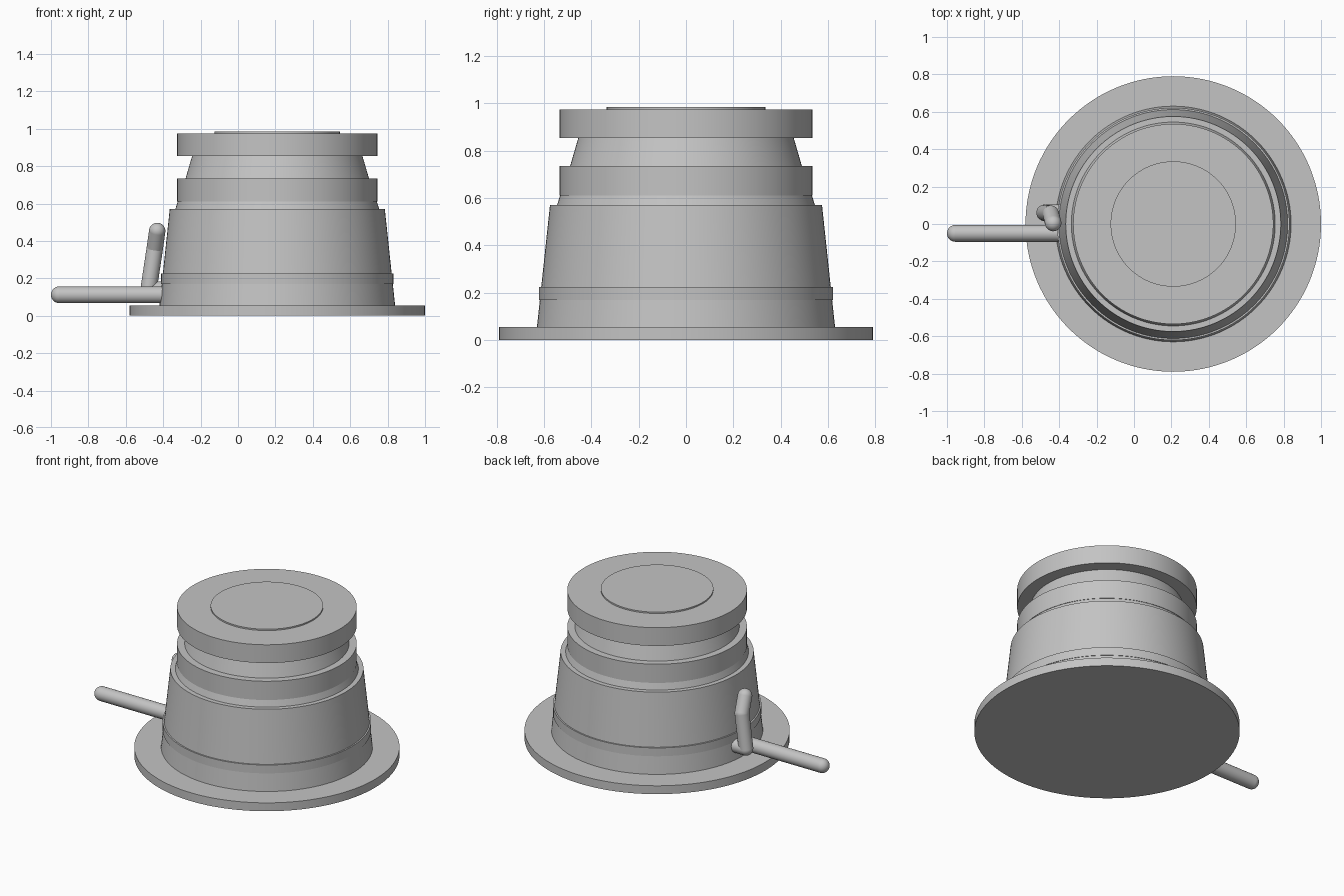
import bpy, bmesh, math
from mathutils import Vector, Matrix

cube = bpy.data.objects.get("Cube")
if cube:
    bpy.data.objects.remove(cube)

AXIS_X = 0.21      # the round body sits off centre
SIDES = 128

grey = bpy.data.materials.new("light grey")
grey.use_nodes = True
grey.diffuse_color = (0.55, 0.55, 0.55, 1)
grey.node_tree.nodes["Principled BSDF"].inputs["Base Color"].default_value = grey.diffuse_color


def finish(name, bm):
    """Turn a bmesh into a smooth shaded object with sharp edges kept."""
    bmesh.ops.recalc_face_normals(bm, faces=bm.faces)
    mesh = bpy.data.meshes.new(name)
    bm.to_mesh(mesh)
    bm.free()
    mesh.materials.append(grey)
    obj = bpy.data.objects.new(name, mesh)
    bpy.context.collection.objects.link(obj)
    bpy.ops.object.select_all(action='DESELECT')
    obj.select_set(True)
    bpy.context.view_layer.objects.active = obj
    bpy.ops.object.shade_smooth_by_angle(angle=math.radians(30))
    return obj


def drum(name, z0, z1, r0, r1):
    """Straight or tapered round part on the body axis."""
    bm = bmesh.new()
    bmesh.ops.create_cone(bm, cap_ends=True, segments=SIDES, radius1=r0, radius2=r1,
                          depth=z1 - z0, matrix=Matrix.Translation((AXIS_X, 0, (z0 + z1) / 2)))
    return finish(name, bm)


def rod(name, points, radius):
    """Round rod along a path, with ball joints and ball ends."""
    bm = bmesh.new()
    points = [Vector(p) for p in points]
    for p in points:
        bmesh.ops.create_uvsphere(bm, u_segments=32, v_segments=16, radius=radius,
                                  matrix=Matrix.Translation(p))
    for a, b in zip(points, points[1:]):
        turn = (b - a).to_track_quat('Z', 'Y').to_matrix().to_4x4()
        bmesh.ops.create_cone(bm, cap_ends=False, segments=32, radius1=radius, radius2=radius,
                              depth=(b - a).length,
                              matrix=Matrix.Translation((a + b) / 2) @ turn)
    return finish(name, bm)


# Stacked round body, from the floor up
drum("base_flange", 0, 0.055, 0.79, 0.79)
drum("main_body", 0.055, 0.57, 0.63, 0.575)
drum("body_band", 0.17, 0.225, 0.621, 0.621)
drum("collar", 0.57, 0.612, 0.545, 0.532)
drum("lower_ring", 0.612, 0.735, 0.535, 0.535)
drum("neck", 0.735, 0.855, 0.49, 0.455)
drum("cap", 0.855, 0.975, 0.535, 0.535)
drum("cap_disc", 0.975, 0.984, 0.335, 0.335)

# Side rods
rod("long_handle", [(-0.955, -0.05, 0.112), (-0.3, -0.05, 0.112)], 0.045)
rod("bent_lever", [(-0.32, 0.06, 0.14), (-0.478, 0.06, 0.14),
                   (-0.445, 0.055, 0.36), (-0.432, 0.005, 0.453)], 0.044)
